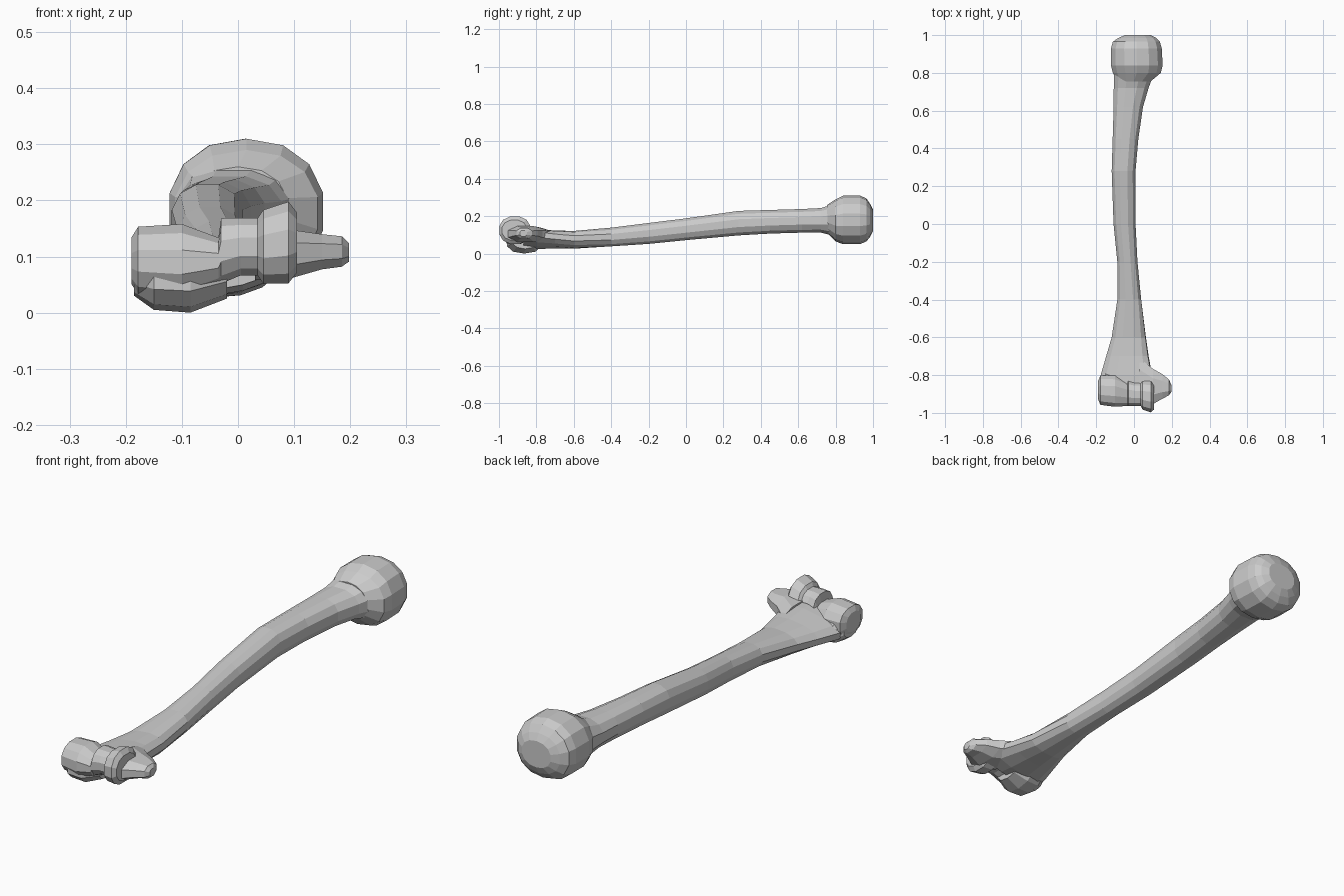
import bpy, bmesh, math
from mathutils import Vector


def loft(name, sections, axis, sides=12, power=2.3):
    """Skin of rounded sections: (position, u_min, u_max, z_min, z_max, roll degrees)."""
    bm = bmesh.new()
    rings = []
    for p, u0, u1, z0, z1, roll in sections:
        cu, cz, ru, rz = (u0 + u1) / 2, (z0 + z1) / 2, (u1 - u0) / 2, (z1 - z0) / 2
        r = math.radians(roll)
        ring = []
        for i in range(sides):
            a = 2 * math.pi * (i + 0.5) / sides
            c, s = math.cos(a), math.sin(a)
            du = ru * math.copysign(abs(c) ** (2 / power), c)
            dz = rz * math.copysign(abs(s) ** (2 / power), s)
            u = cu + du * math.cos(r) - dz * math.sin(r)
            z = cz + du * math.sin(r) + dz * math.cos(r)
            ring.append(bm.verts.new(Vector((u, p, z) if axis == 'Y' else (p, u, z))))
        rings.append(ring)
    for a, b in zip(rings, rings[1:]):
        for i in range(sides):
            j = (i + 1) % sides
            bm.faces.new((a[i], a[j], b[j], b[i]))
    bm.faces.new(rings[0])
    bm.faces.new(rings[-1])
    bmesh.ops.recalc_face_normals(bm, faces=bm.faces)
    me = bpy.data.meshes.new(name)
    bm.to_mesh(me)
    bm.free()
    ob = bpy.data.objects.new(name, me)
    bpy.context.collection.objects.link(ob)
    return ob


# Long shaft, flaring and twisting toward the elbow end
loft("shaft", [
    (-0.87, -0.185, 0.10, 0.04, 0.125, 10),
    (-0.80, -0.18, 0.10, 0.03, 0.125, 10),
    (-0.70, -0.15, 0.08, 0.03, 0.12, 8),
    (-0.60, -0.12, 0.065, 0.027, 0.12, 5),
    (-0.40, -0.09, 0.04, 0.037, 0.14, 0),
    (-0.20, -0.09, 0.02, 0.05, 0.165, 0),
    (0.00, -0.11, 0.01, 0.07, 0.19, 0),
    (0.28, -0.12, 0.01, 0.095, 0.23, 0),
    (0.45, -0.115, 0.025, 0.105, 0.235, 0),
    (0.62, -0.11, 0.05, 0.11, 0.24, 0),
    (0.72, -0.11, 0.08, 0.11, 0.245, 0),
    (0.80, -0.11, 0.11, 0.09, 0.27, 0)], 'Y')

# Rounded ball head at the shoulder end
loft("head", [
    (0.755, -0.09, 0.09, 0.11, 0.26, 0),
    (0.80, -0.115, 0.145, 0.065, 0.29, 0),
    (0.84, -0.125, 0.155, 0.05, 0.31, 0),
    (0.93, -0.125, 0.15, 0.05, 0.31, 0),
    (0.965, -0.115, 0.14, 0.065, 0.295, 0),
    (0.985, -0.085, 0.12, 0.09, 0.265, 0),
    (1.00, -0.05, 0.09, 0.12, 0.235, 0)], 'Y', 14, 2.2)

# Spool-shaped elbow joint: outer condyle, waist, trochlea ridge
loft("elbow_spool", [
    (-0.19, -0.93, -0.83, 0.05, 0.135, 0),
    (-0.178, -0.96, -0.80, 0.03, 0.155, 0),
    (-0.10, -0.97, -0.80, 0.02, 0.16, 0),
    (-0.035, -0.965, -0.83, 0.05, 0.135, 0),
    (-0.03, -0.965, -0.83, 0.05, 0.17, 0),
    (0.005, -0.965, -0.84, 0.065, 0.17, 0),
    (0.035, -0.965, -0.84, 0.065, 0.17, 0),
    (0.045, -0.985, -0.83, 0.05, 0.185, 0),
    (0.09, -1.00, -0.83, 0.05, 0.20, 0),
    (0.105, -0.985, -0.85, 0.07, 0.18, 0)], 'X')

# Low lump under the outer condyle
loft("outer_condyle_base", [
    (-0.185, -0.92, -0.82, 0.03, 0.10, 0),
    (-0.15, -0.96, -0.78, 0.005, 0.12, 0),
    (-0.085, -0.96, -0.77, 0.00, 0.12, 0),
    (-0.02, -0.93, -0.79, 0.025, 0.12, 0)], 'X', 10)

# Pointed inner epicondyle
loft("inner_epicondyle", [
    (0.03, -0.95, -0.70, 0.055, 0.14, 0),
    (0.10, -0.96, -0.76, 0.06, 0.15, 0),
    (0.15, -0.93, -0.79, 0.075, 0.142, 0),
    (0.185, -0.91, -0.82, 0.08, 0.138, 0),
    (0.198, -0.89, -0.85, 0.09, 0.125, 0)], 'X', 8)
